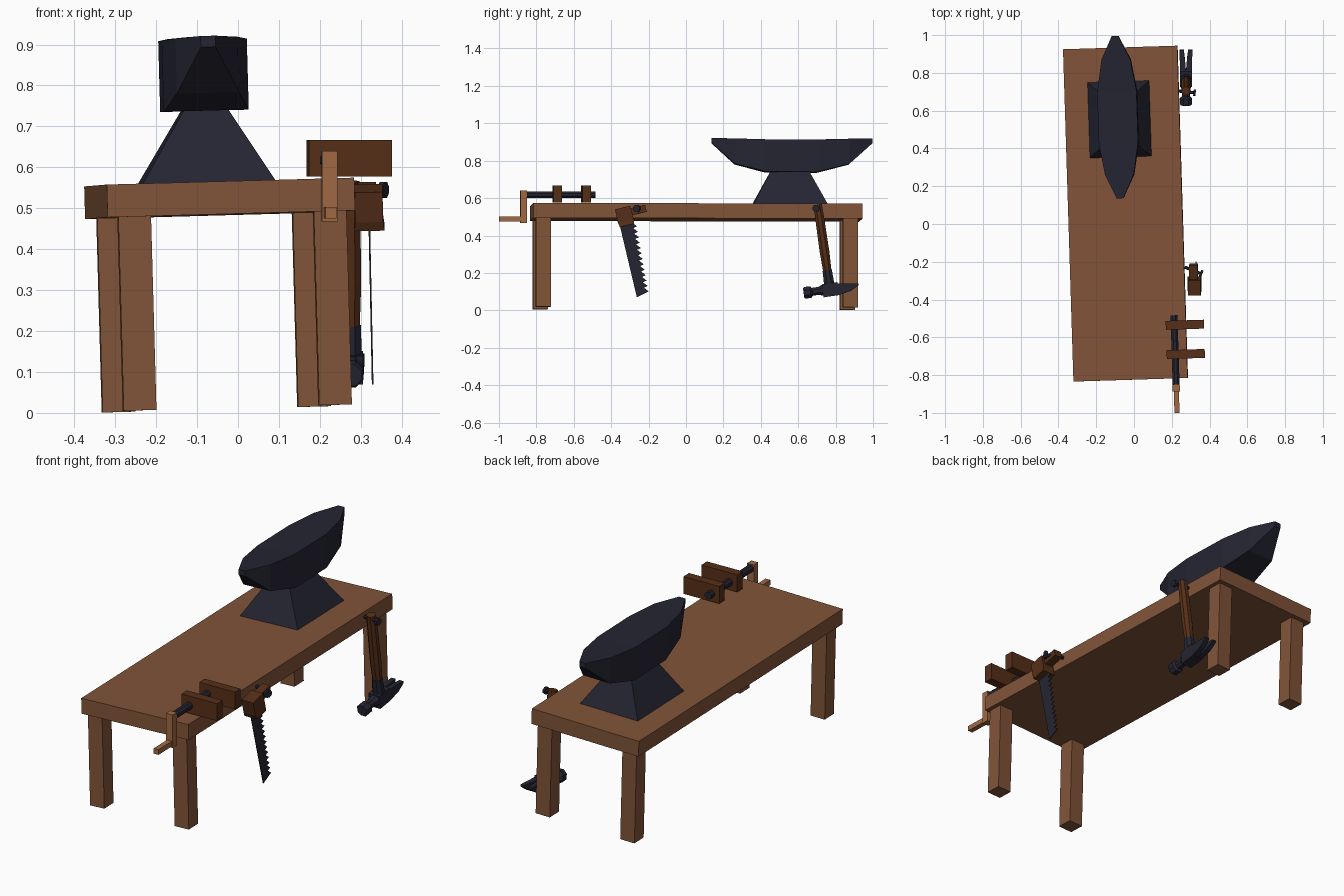
import bpy, bmesh
from math import sin, cos, pi, radians
from mathutils import Matrix, Vector

if "Cube" in bpy.data.objects:
    bpy.data.objects.remove(bpy.data.objects["Cube"])


def material(name, rgb):
    m = bpy.data.materials.new(name)
    m.diffuse_color = (*rgb, 1)
    m.use_nodes = True
    m.node_tree.nodes["Principled BSDF"].inputs["Base Color"].default_value = m.diffuse_color
    return m


WOOD = material("wood", (0.22, 0.088, 0.04))
DARK_WOOD = material("dark_wood", (0.092, 0.028, 0.009))
LIGHT_WOOD = material("light_wood", (0.35, 0.14, 0.055))
METAL = material("metal", (0.018, 0.018, 0.032))


def frame(loc, rx=0, ry=0, rz=0):
    return (Matrix.Translation(loc) @ Matrix.Rotation(radians(rz), 4, 'Z')
            @ Matrix.Rotation(radians(ry), 4, 'Y') @ Matrix.Rotation(radians(rx), 4, 'X'))


def loft(name, rings, mat, mx):
    """Skin a list of equal-length point rings and cap both ends."""
    bm = bmesh.new()
    vs = [[bm.verts.new(mx @ Vector(p)) for p in ring] for ring in rings]
    n = len(rings[0])
    for a, b in zip(vs, vs[1:]):
        for i in range(n):
            j = (i + 1) % n
            bm.faces.new((a[i], a[j], b[j], b[i]))
    bm.faces.new(vs[0][::-1])
    bm.faces.new(vs[-1])
    bmesh.ops.recalc_face_normals(bm, faces=bm.faces)
    me = bpy.data.meshes.new(name)
    bm.to_mesh(me)
    bm.free()
    me.materials.append(mat)
    ob = bpy.data.objects.new(name, me)
    bpy.context.collection.objects.link(ob)
    return ob


def rect(hx, hy, z, cx=0, cy=0):
    return [(cx - hx, cy - hy, z), (cx + hx, cy - hy, z),
            (cx + hx, cy + hy, z), (cx - hx, cy + hy, z)]


def box(name, c, s, mat, mx):
    return loft(name, [rect(s[0] / 2, s[1] / 2, c[2] + k * s[2] / 2, c[0], c[1]) for k in (-1, 1)], mat, mx)


def turned(name, steps, axis, mat, mx, sides=8, c=(0, 0)):
    """Round part from (position, radius) steps along one axis."""
    rings = []
    for t, r in steps:
        ring = []
        for i in range(sides):
            a = 2 * pi * (i + 0.5) / sides
            u, v = c[0] + r * cos(a), c[1] + r * sin(a)
            ring.append({'X': (t, u, v), 'Y': (u, t, v), 'Z': (u, v, t)}[axis])
        rings.append(ring)
    return loft(name, rings, mat, mx)


# Bench: origin at the centre of the top surface
bench = frame((-0.046, 0.055, 0.564), rx=-0.15, ry=-1.6, rz=1.8)
box("bench_top", (0, 0, -0.04), (0.605, 1.76, 0.08), WOOD, bench)
for sx, xn in ((-1, "left"), (1, "right")):
    for sy, yn in ((-1, "front"), (1, "back")):
        box(f"{yn}_{xn}_leg", (0.003 + sx * 0.239, sy * 0.821 - 0.005, -0.316),
            (0.08, 0.08, 0.475), WOOD, bench)

# Anvil: tapered foot and boat-shaped body
ax, ay = -0.015, 0.505
loft("anvil_foot", [rect(0.163, 0.2, 0, ax, ay - 0.005), rect(0.05, 0.1, 0.185, ax, ay - 0.005)], METAL, bench)
stations = [(0.43, 0.018, 0.358, 0.331), (0.305, 0.076, 0.354, 0.219), (0.137, 0.104, 0.349, 0.176)]
stations = [(-y, w, t, b) for y, w, t, b in stations] + stations[::-1]
loft("anvil_body", [[(ax - w, ay + y + 0.006, t), (ax + w, ay + y + 0.006, t),
                     (ax + w, ay + y + 0.006, b), (ax - w, ay + y + 0.006, b)]
                    for y, w, t, b in stations], METAL, bench)

# Vise: two jaws, screw, crank and peg
vise = frame((0.222, -0.69, 0.618), rz=1.8)
box("front_jaw", (0.052, 0, 0.004), (0.202, 0.047, 0.09), DARK_WOOD, vise)
box("back_jaw", (0.052, 0.155, 0.004), (0.202, 0.047, 0.09), DARK_WOOD, vise)
turned("vise_screw", [(-0.17, 0.02), (0.207, 0.02)], 'Y', METAL, vise, c=(-0.004, 0))
box("vise_crank", (-0.004, -0.178, -0.064), (0.038, 0.036, 0.172), LIGHT_WOOD, vise)
box("crank_peg", (-0.004, -0.248, -0.129), (0.027, 0.124, 0.027), LIGHT_WOOD, vise)

# Saw: tapered grip, crossbar, hanging nail and toothed blade
saw = frame((0.32, -0.327, 0.5), rx=13.5, ry=-1.2)
loft("saw_grip", [rect(0.037, 0.038, -0.048), rect(0.034, 0.043, -0.025),
                  rect(0.034, 0.042, 0.05)], DARK_WOOD, saw)
box("saw_crossbar", (-0.004, 0.078, 0.018), (0.045, 0.085, 0.038), DARK_WOOD, saw)
hook = frame((0.315, -0.247, 0.545), rz=-22)
turned("saw_nail", [(-0.05, 0.009), (0.037, 0.009), (0.037, 0.021), (0.05, 0.021)], 'X', METAL, hook)
teeth, top, bottom = 13, -0.04, -0.422
outline = [(-0.038, -0.434), (-0.037, -0.02), (0.04, -0.02)]
for i in range(teeth):
    z0 = top + (bottom - top) * i / teeth
    z1 = top + (bottom - top) * (i + 0.85) / teeth
    edge = 0.051 - 0.022 * i / teeth
    outline += [(edge - 0.02, z0), (edge, z1)]
loft("saw_blade", [[(x, y, z) for y, z in outline] for x in (-0.002, 0.002)], METAL, saw)

# Hammer: handle, collar, striking face, body, split claw and nail
hammer = frame((0.275, 0.705, 0.56), rx=8.2)
turned("hammer_handle", [(0.005, 0.024), (-0.08, 0.026), (-0.25, 0.028), (-0.36, 0.024)], 'Z', DARK_WOOD, hammer)
turned("hammer_collar", [(-0.35, 0.027), (-0.43, 0.03)], 'Z', METAL, hammer)
turned("hammer_face", [(-0.142, 0.029), (-0.135, 0.034), (-0.105, 0.034), (-0.095, 0.023),
                       (-0.06, 0.023), (-0.035, 0.034)], 'Y', METAL, hammer, c=(0, -0.452))
box("hammer_body", (0, 0.003, -0.455), (0.062, 0.085, 0.07), METAL, hammer)
claw = [(0.035, -0.427), (0.1, -0.436), (0.155, -0.442), (0.155, -0.452), (0.11, -0.477), (0.035, -0.49)]
for s, side in ((-1, "left"), (1, "right")):
    inner = [(s * max(0, y - 0.06) * 0.12, y, z) for y, z in claw]
    outer = [(s * (0.031 + max(0, y - 0.04) * 0.03), y, z) for y, z in claw]
    loft(f"{side}_claw", [inner, outer], METAL, hammer)
hook2 = frame((0.275, 0.7, 0.545), rz=-6)
turned("hammer_nail", [(-0.045, 0.009), (0.04, 0.009), (0.04, 0.019), (0.052, 0.019)], 'X', METAL, hook2)
